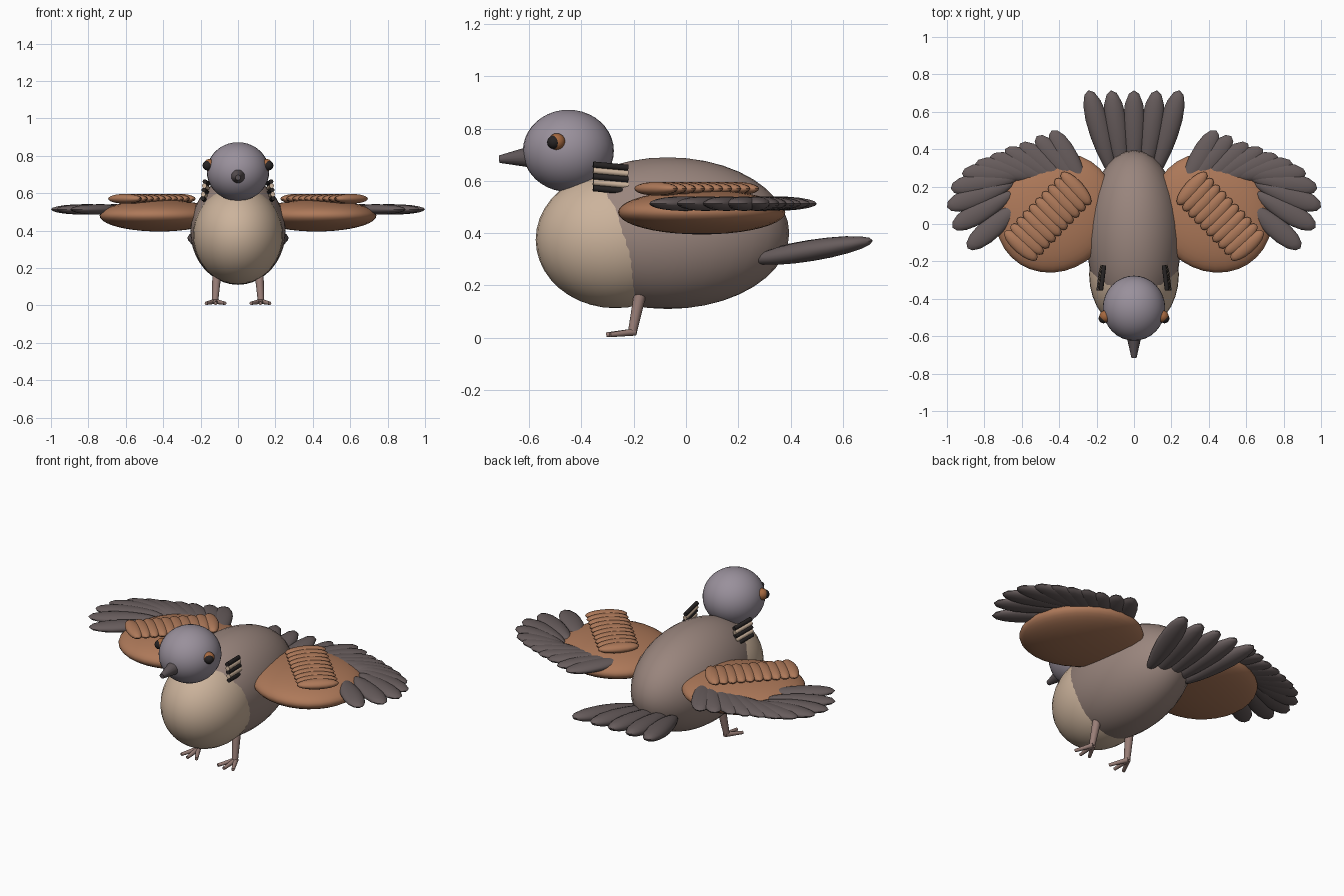
import bpy
import math
from mathutils import Matrix, Vector

old = bpy.data.objects.get("Cube")
if old:
    bpy.data.objects.remove(old, do_unlink=True)


def material(name, colour):
    m = bpy.data.materials.new(name)
    m.use_nodes = True
    m.diffuse_color = (*colour, 1)
    m.node_tree.nodes["Principled BSDF"].inputs["Base Color"].default_value = (*colour, 1)
    return m


TAUPE = material("taupe", (0.32, 0.235, 0.205))
CREAM = material("cream", (0.60, 0.45, 0.33))
LILAC = material("lilac grey", (0.32, 0.28, 0.33))
CHESTNUT = material("chestnut", (0.42, 0.19, 0.10))
SLATE = material("slate feather", (0.135, 0.107, 0.107))
HORN = material("horn grey", (0.11, 0.09, 0.095))
BLACK = material("soft black", (0.02, 0.017, 0.017))
AMBER = material("amber", (0.38, 0.14, 0.05))
PINK = material("dusky pink", (0.32, 0.21, 0.185))


def finish(name, mat, matrix, mirrored):
    """Bake the placement, shade and optionally mirror the active object."""
    ob = bpy.context.object
    ob.name = ob.data.name = name
    ob.data.transform(matrix)
    ob.data.materials.append(mat)
    for p in ob.data.polygons:
        p.use_smooth = True
    ob.data.set_sharp_from_angle(angle=math.radians(50))
    if mirrored:
        ob.modifiers.new("Mirror", "MIRROR").use_mirror_merge = False
    return ob


def ellipsoid(name, mat, centre, radii, turn=0, mirrored=False):
    bpy.ops.mesh.primitive_uv_sphere_add(segments=32, ring_count=20, radius=1)
    place = (Matrix.Translation(centre) @ Matrix.Rotation(turn, 4, "Z")
             @ Matrix.Diagonal((*radii, 1)))
    return finish(name, mat, place, mirrored)


def rod(name, mat, start, end, r1, r2, mirrored=False):
    a, b = Vector(start), Vector(end)
    bpy.ops.mesh.primitive_cone_add(vertices=16, radius1=r1, radius2=r2,
                                    depth=(b - a).length)
    turn = (b - a).to_track_quat("Z", "Y").to_matrix().to_4x4()
    return finish(name, mat, Matrix.Translation((a + b) / 2) @ turn, mirrored)


def feather(name, mat, tip, turn, length, width, thick, lift=0, blunt=0.25, mirrored=False):
    """Flat rounded blade ending at tip, a little broader towards it."""
    bpy.ops.mesh.primitive_uv_sphere_add(segments=16, ring_count=10, radius=1)
    for v in bpy.context.object.data.vertices:
        v.co.y *= 1 + blunt * v.co.x
    place = (Matrix.Translation(tip) @ Matrix.Rotation(turn, 4, "Z")
             @ Matrix.Rotation(-lift, 4, "Y")
             @ Matrix.Translation((-length / 2, 0, 0))
             @ Matrix.Diagonal((length / 2, width, thick, 1)))
    return finish(name, mat, place, mirrored)


# Body, breast and head
ellipsoid("body", TAUPE, (0, -0.07, 0.4), (0.255, 0.465, 0.29))
ellipsoid("breast", CREAM, (0, -0.27, 0.375), (0.24, 0.305, 0.262))
ellipsoid("head", LILAC, (0, -0.45, 0.715), (0.167, 0.174, 0.157))
rod("beak", HORN, (0, -0.59, 0.692), (0, -0.715, 0.683), 0.042, 0.014)
ellipsoid("eye", AMBER, (0.153, -0.494, 0.75), (0.032,) * 3, mirrored=True)
ellipsoid("pupil", BLACK, (0.163, -0.505, 0.748), (0.026,) * 3, mirrored=True)

# Neck bars, alternating dark and light
for i in range(5):
    z = 0.658 - i * 0.0225
    x = 0.16 + i * 0.003
    rod("neck_bar", CREAM if i % 2 else BLACK, (x + 0.017, -0.355, z + 0.004),
        (x, -0.222, z - 0.008), 0.012, 0.012, True)

# Wings
ellipsoid("wing", CHESTNUT, (0.42, 0.06, 0.48), (0.335, 0.305, 0.085),
          math.radians(-45), True)
COVERTS = 10
for i in range(COVERTS):
    t = i / (COVERTS - 1)
    mid = Vector((0.31, 0.19, 0.57)).lerp(Vector((0.605, -0.115, 0.57)), t)
    a = math.radians(48 - 6 * t)
    tip = mid + Vector((math.cos(a), math.sin(a), 0)) * 0.115
    feather("wing_covert", CHESTNUT, tip, a, 0.23, 0.042, 0.026, blunt=0, mirrored=True)

TIPS = [(.44, .5), (.52, .47), (.61, .43), (.69, .4), (.77, .36), (.85, .32),
        (.92, .27), (.98, .19), (1, .09), (.97, -.02), (.89, -.13)]
for i, (x, y) in enumerate(TIPS):
    a = math.radians(60 - 10 * i)
    feather("flight_feather", SLATE, (x, y, 0.513), a, 0.38, 0.056, 0.028, mirrored=True)

# Tail fan
for i in range(-2, 3):
    feather("tail_feather", SLATE, (i * 0.122, 0.715, 0.372), math.radians(90 - 8 * i),
            0.49, 0.058, 0.04, lift=math.radians(9))

# Legs and toes
rod("leg", PINK, (0.113, -0.175, 0.17), (0.123, -0.205, 0.022), 0.024, 0.017, True)
for side in (-1, 0, 1):
    rod("toe", PINK, (0.123, -0.195, 0.022), (0.12 + side * 0.05, -0.305 + abs(side) * 0.015, 0.011),
        0.014, 0.009, True)
